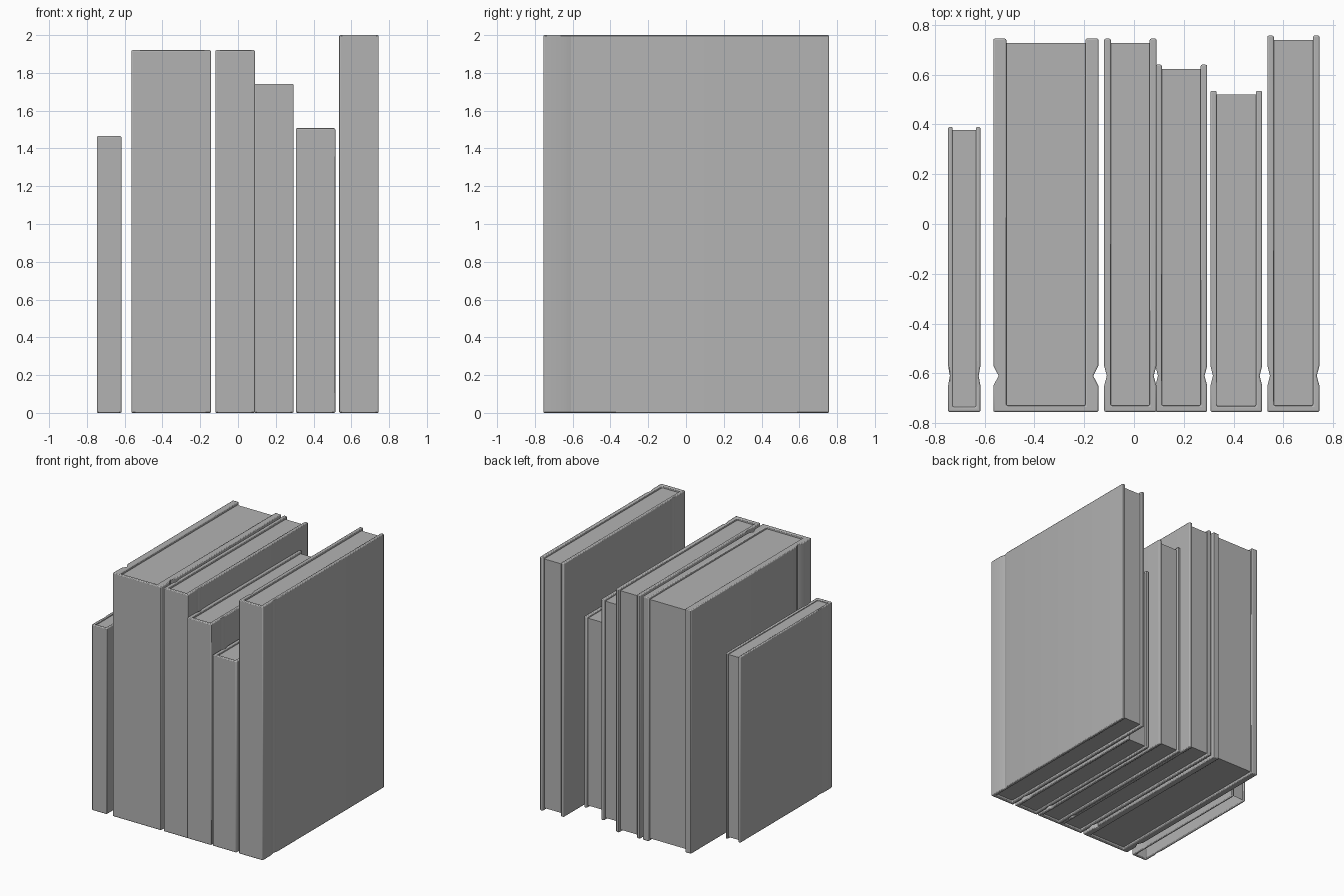
import bpy
import bmesh

cube = bpy.data.objects.get("Cube")
if cube:
    bpy.data.objects.remove(cube, do_unlink=True)

grey = bpy.data.materials.new("plain_grey")
grey.use_nodes = True
grey.diffuse_color = (0.45, 0.45, 0.45, 1)
grey.node_tree.nodes["Principled BSDF"].inputs["Base Color"].default_value = (0.45, 0.45, 0.45, 1)

FRONT = -0.755    # all spines line up here
GROOVE_Y = -0.61  # hinge groove behind the spine


def prism(name, outline, z0, z1, open_bottom=False):
    """Extrude a plan outline from z0 up to z1."""
    bm = bmesh.new()
    base = bm.faces.new([bm.verts.new((x, y, z0)) for x, y in outline])
    out = bmesh.ops.extrude_face_region(bm, geom=[base], use_keep_orig=True)
    top = [g for g in out["geom"] if isinstance(g, bmesh.types.BMVert)]
    bmesh.ops.translate(bm, verts=top, vec=(0, 0, z1 - z0))
    bmesh.ops.recalc_face_normals(bm, faces=bm.faces)
    if open_bottom:
        low = [f for f in bm.faces if all(v.co.z < z0 + 1e-5 for v in f.verts)]
        bmesh.ops.delete(bm, geom=low, context="FACES_ONLY")
    mesh = bpy.data.meshes.new(name)
    bm.to_mesh(mesh)
    bm.free()
    mesh.materials.append(grey)
    obj = bpy.data.objects.new(name, mesh)
    bpy.context.collection.objects.link(obj)
    return obj


def book(name, x0, x1, back, height, board, spine, inset, open_bottom=False):
    mid, half = (x0 + x1) / 2, (x1 - x0) / 2
    notch, reach = board * 0.4, 0.04
    inner = half - board

    # U-shaped cover: spine, two boards and their hinge grooves
    side = [(half, FRONT), (half, GROOVE_Y - reach), (half - notch, GROOVE_Y),
            (half, GROOVE_Y + reach), (half, back), (inner, back), (inner, FRONT + spine)]
    outline = [(mid + x, y) for x, y in side] + [(mid - x, y) for x, y in reversed(side)]
    cover = prism(name + "_cover", outline, 0, height)
    bevel = cover.modifiers.new("soft_edges", "BEVEL")
    bevel.width = 0.006
    bevel.segments = 2
    bevel.limit_method = "ANGLE"
    bevel.angle_limit = 1.1
    bpy.ops.object.select_all(action="DESELECT")
    cover.select_set(True)
    bpy.context.view_layer.objects.active = cover
    bpy.ops.object.shade_smooth_by_angle(angle=0.5)

    # page block recessed on its three open sides
    a, b = mid - inner, mid + inner
    f, r = FRONT + spine, back - inset
    prism(name + "_pages", [(a, f), (b, f), (b, r), (a, r)],
          inset, height - inset, open_bottom)


# name, left x, right x, back y, height, board, spine, page inset
book("thin_book", -0.747, -0.617, 0.39, 1.465, 0.018, 0.02, 0.013, True)
book("thick_book", -0.565, -0.143, 0.745, 1.92, 0.052, 0.025, 0.018)
book("tall_book", -0.12, 0.09, 0.745, 1.92, 0.027, 0.025, 0.018)
book("medium_book", 0.086, 0.294, 0.64, 1.742, 0.026, 0.025, 0.017)
book("short_book", 0.307, 0.515, 0.535, 1.507, 0.025, 0.023, 0.015)
book("tallest_book", 0.536, 0.745, 0.757, 2.0, 0.026, 0.025, 0.018)
